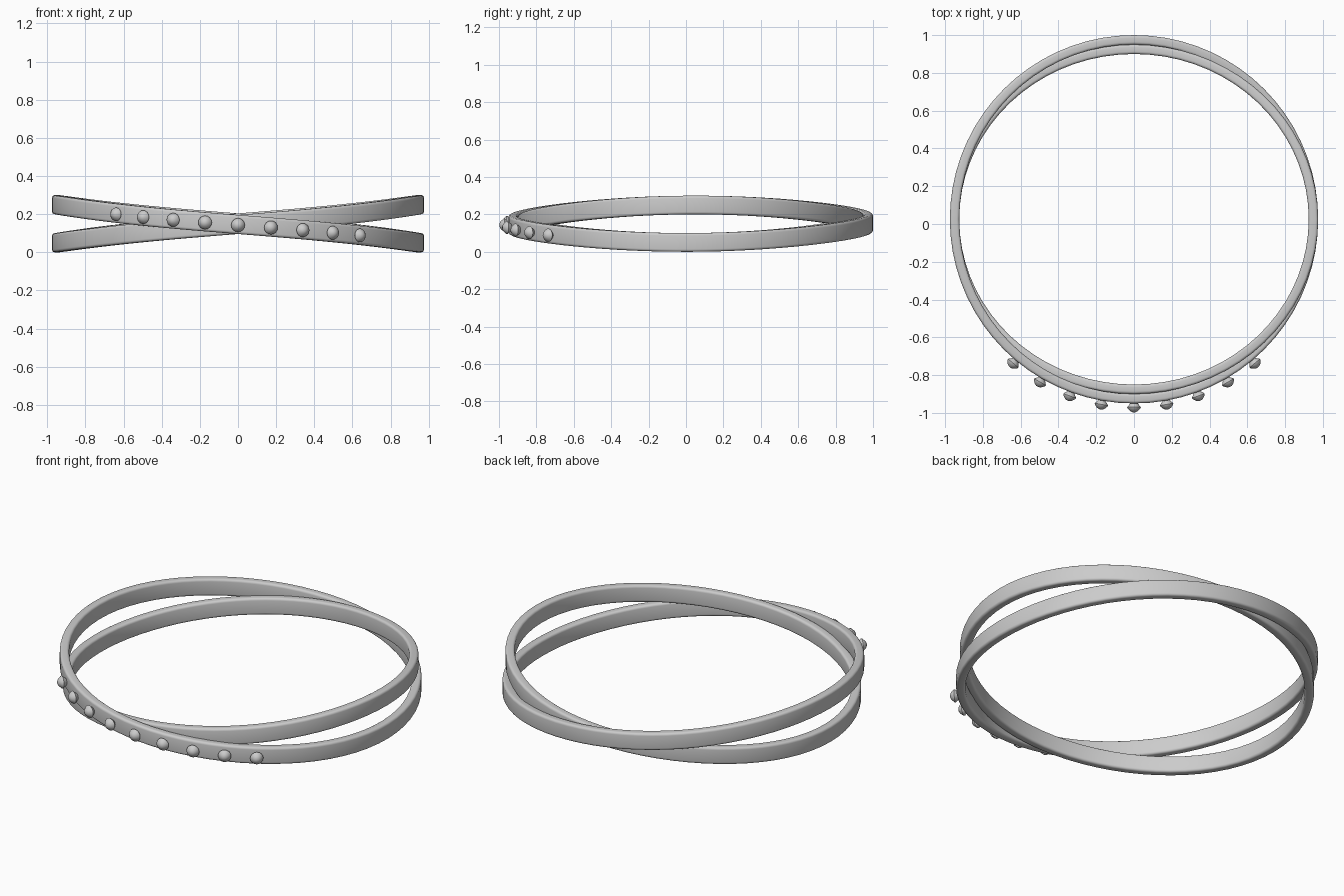
import bpy, bmesh, math
from mathutils import Vector

if "Cube" in bpy.data.objects:
    bpy.data.objects.remove(bpy.data.objects["Cube"])

CY = 0.025            # ring centre in y
SEG = 72


def band_z(a, side):
    # height of the wavy band centre line; side flips the tilt
    return 0.15 - side * (0.094 * math.cos(a) + 0.006 * math.cos(3 * a)) + 0.004 * math.sin(a)


def rounded_rect(w, h, r, n=4):
    pts = []
    for k, (sx, sy) in enumerate([(1, 1), (-1, 1), (-1, -1), (1, -1)]):
        for i in range(n + 1):
            t = math.pi / 2 * (k + i / n)
            pts.append((sx * (w / 2 - r) + r * math.cos(t), sy * (h / 2 - r) + r * math.sin(t)))
    return pts


def finish(name, bm, angle):
    bmesh.ops.recalc_face_normals(bm, faces=bm.faces)
    me = bpy.data.meshes.new(name)
    bm.to_mesh(me)
    bm.free()
    ob = bpy.data.objects.new(name, me)
    bpy.context.collection.objects.link(ob)
    bpy.ops.object.select_all(action='DESELECT')
    ob.select_set(True)
    bpy.context.view_layer.objects.active = ob
    bpy.ops.object.shade_smooth_by_angle(angle=math.radians(angle))
    return ob


def bridge(bm, r0, r1):
    n = len(r0)
    for i in range(n):
        j = (i + 1) % n
        bm.faces.new((r0[i], r0[j], r1[j], r1[i]))


def band(name, rx, ry, side):
    # sweep a rounded section around a closed loop
    bm = bmesh.new()
    section = rounded_rect(0.05, 0.1, 0.014)
    rings = []
    for s in range(SEG):
        a = 2 * math.pi * s / SEG
        c, sn, z = math.cos(a), math.sin(a), band_z(a, side)
        rings.append([bm.verts.new(((rx + u) * c, CY + (ry + u) * sn, z + v)) for u, v in section])
    for s in range(SEG):
        bridge(bm, rings[s], rings[(s + 1) % SEG])
    return finish(name, bm, 40)


def gem(name, deg):
    # small stone lathed around the outward direction: base, girdle, crown
    a = math.radians(deg)
    out = Vector((math.cos(a), math.sin(a), 0))
    side = Vector((-math.sin(a), math.cos(a), 0))
    base = Vector((0, CY, band_z(a, 1) - 0.003))
    bm = bmesh.new()
    rings = []
    for r, d in [(0.012, 0.966), (0.036, 0.995), (0.034, 1.001), (0.02, 1.016), (0.008, 1.022)]:
        rings.append([bm.verts.new(base + out * d + side * (r * math.cos(t)) + Vector((0, 0, r * math.sin(t))))
                      for t in (2 * math.pi * k / 16 for k in range(16))])
    for r0, r1 in zip(rings, rings[1:]):
        bridge(bm, r0, r1)
    bm.faces.new(rings[0])
    bm.faces.new(rings[-1])
    return finish(name, bm, 35)


# Two crossing bands: the outer one carries the stones
band("outer_band", 0.95, 0.95, 1)
band("inner_band", 0.95, 0.90, -1)

# Nine stones across the front
for i in range(9):
    gem(f"gem_{i + 1}", -130 + 10 * i)
